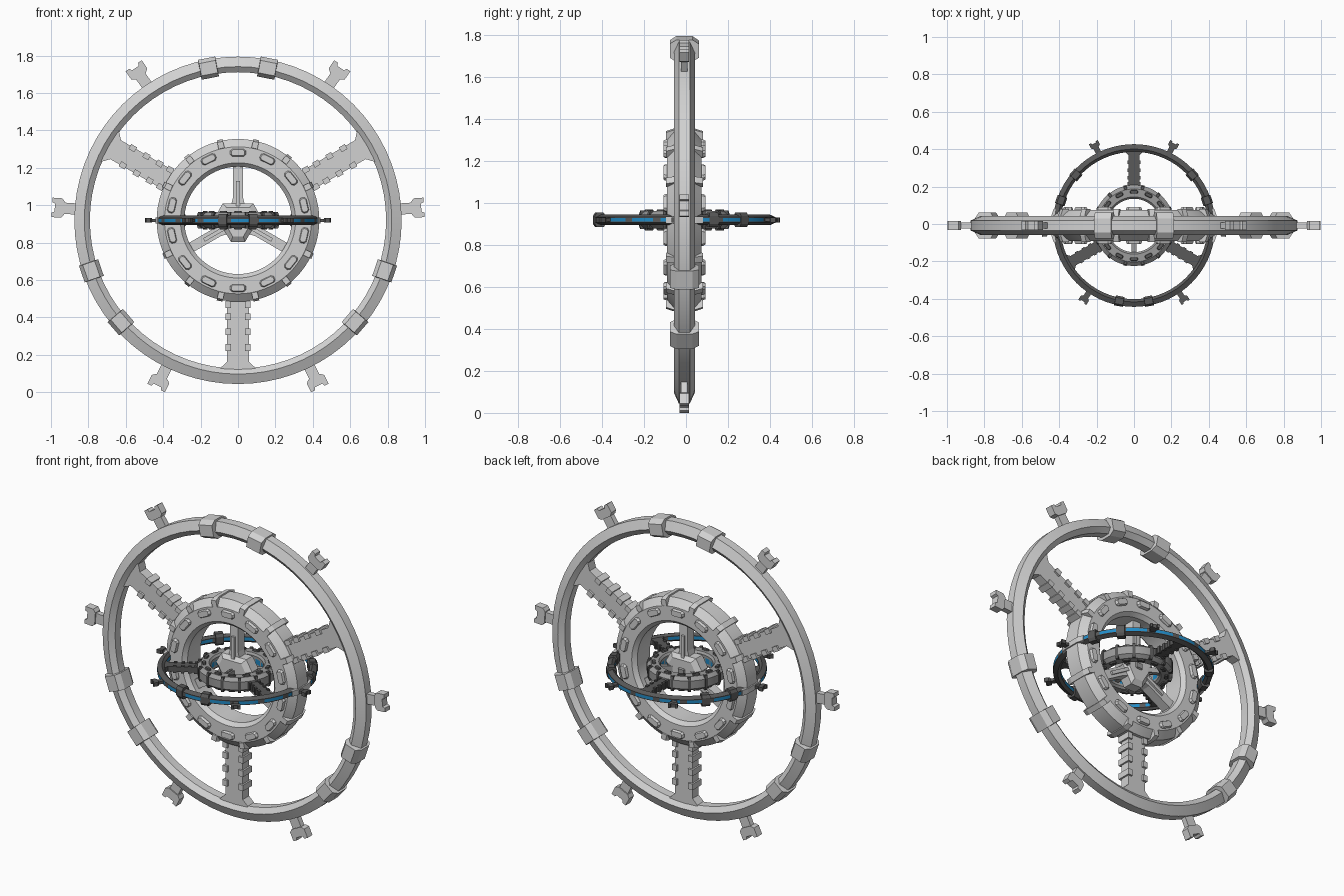
import bpy, bmesh
from math import pi, cos, sin, radians
from mathutils import Matrix

if "Cube" in bpy.data.objects:
    bpy.data.objects.remove(bpy.data.objects["Cube"])


def material(name, rgb):
    m = bpy.data.materials.new(name)
    m.use_nodes = True
    m.diffuse_color = (*rgb, 1)
    m.node_tree.nodes["Principled BSDF"].inputs["Base Color"].default_value = (*rgb, 1)
    return m


LIGHT = material("light grey", (0.64, 0.64, 0.64))
MID = material("mid grey", (0.33, 0.33, 0.33))
DARK = material("dark grey", (0.1, 0.1, 0.1))
BLUE = material("blue panel", (0.015, 0.26, 0.57))


def finish(name, bm, mats, frame):
    bmesh.ops.recalc_face_normals(bm, faces=bm.faces)
    mesh = bpy.data.meshes.new(name)
    bm.to_mesh(mesh)
    bm.free()
    for m in mats:
        mesh.materials.append(m)
    ob = bpy.data.objects.new(name, mesh)
    bpy.context.collection.objects.link(ob)
    ob.matrix_world = frame
    bpy.context.view_layer.objects.active = ob
    ob.select_set(True)
    bpy.ops.object.shade_smooth_by_angle(angle=radians(14))
    ob.select_set(False)


def ring(name, half, mats, frame, glow, segs=72):
    """Revolve a mirrored (radius, height) section; glow lists the panelled edges."""
    prof = half + [(r, -z) for r, z in reversed(half)]
    bm = bmesh.new()
    loops = [[bm.verts.new((r * cos(a), r * sin(a), z)) for r, z in prof]
             for a in (2 * pi * i / segs for i in range(segs))]
    n = len(prof)
    for i in range(segs):
        p, q = loops[i], loops[(i + 1) % segs]
        for k in range(n):
            f = bm.faces.new((p[k], p[(k + 1) % n], q[(k + 1) % n], q[k]))
            if k in glow and i % 4:
                f.material_index = 1
    finish(name, bm, mats, frame)


def solids(name, shapes, angles, mat, frame):
    """Stack scaled outlines (height, radial scale, side scale) round the axis."""
    bm = bmesh.new()
    for ang in angles:
        rot = Matrix.Rotation(radians(ang), 4, "Z")
        for outline, layers in shapes:
            n = len(outline)
            cx = sum(p[0] for p in outline) / n
            cy = sum(p[1] for p in outline) / n
            rows = []
            for z, sx, sy in layers:
                rows.append([bm.verts.new(rot @ Matrix.Translation(
                    (cx + (x - cx) * sx, cy + (y - cy) * sy, z)).translation)
                    for x, y in outline])
            for a, b in zip(rows, rows[1:]):
                for k in range(n):
                    bm.faces.new((a[k], a[(k + 1) % n], b[(k + 1) % n], b[k]))
            bm.faces.new(rows[0])
            bm.faces.new(rows[-1])
    finish(name, bm, [mat], frame)


def rect(r0, r1, t0, t1):
    return [(r0, t0), (r1, t0), (r1, t1), (r0, t1)]


def slab(h):
    return [(-h, 1, 1), (h, 1, 1)]


def bevelled(h, sx, sy, part):
    return [(-h, sx, sy), (-h * part, 1, 1), (h * part, 1, 1), (h, sx, sy)]


def mirrored(half):
    """Mirror an outline across the radial axis."""
    return half + [(x, -y) for x, y in reversed(half)]


def wheel(prefix, frame, main, hub, glow):
    spokes = [30, 150, 270]
    struts = [90, 210, 330]

    # Outer rim with panel bands on its inner and outer edges
    ring(prefix + "_outer_rim",
         [(0.875, 0.017), (0.875, 0.026), (0.822, 0.05), (0.792, 0.026), (0.792, 0.017)],
         [main, glow], frame, glow=(4, 9))

    # Rim clamps, in pairs between the spokes
    solids(prefix + "_rim_clamps",
           [(rect(0.775, 0.883, -0.047, 0.047), bevelled(0.069, 0.62, 0.96, 0.55))],
           [a + d for a in struts for d in (-11, 11)], main, frame)

    # Docking forks either side of each spoke
    fork = [(0.93, 0.034), (0.945, 0.052), (0.997, 0.052), (0.997, 0.028), (0.982, 0.022)]
    solids(prefix + "_docking_forks",
           [(rect(0.86, 0.95, -0.03, 0.03), slab(0.016)),
            (mirrored(fork), slab(0.023))],
           [a + d for a in spokes for d in (-26, 26)], main, frame)

    # Spokes with flared feet and edge blocks
    spoke = mirrored([(0.40, 0.058), (0.755, 0.058), (0.80, 0.105)])
    blocks = [(rect(r - 0.018, r + 0.018, s * 0.053 - 0.015, s * 0.053 + 0.015), slab(0.042))
              for r in (0.45, 0.515, 0.595, 0.68) for s in (-1, 1)]
    solids(prefix + "_spokes", [(spoke, slab(0.03))], spokes, main, frame)
    solids(prefix + "_spoke_blocks", blocks, spokes, main, frame)

    # Hub ring with a panel band inside
    ring(prefix + "_hub_ring",
         [(0.435, 0.048), (0.393, 0.083), (0.308, 0.083), (0.287, 0.06), (0.287, 0.03)],
         [hub, glow], frame, glow=(4,))

    # Pods on both faces and straps round the edge of the hub ring
    step = 360 / 14
    pod = mirrored([(0.342, 0.03), (0.352, 0.042), (0.372, 0.042), (0.382, 0.03)])
    solids(prefix + "_hub_pods",
           [(pod, [(s * 0.07, 1, 1), (s * 0.09, 1, 1), (s * 0.1, 0.8, 0.85)]) for s in (-1, 1)],
           [90 + step * i for i in range(14)], main, frame)
    strap = rect(0.383, 0.442, -0.016, 0.016)
    solids(prefix + "_hub_straps", [(strap, bevelled(0.088, 0.6, 1, 0.6))],
           [90 + step * (i + 0.5) for i in range(14)], main, frame)

    # Flat central core and struts with raised ribs
    core = [(0.122 * cos(radians(a + d)), 0.122 * sin(radians(a + d)))
            for a in struts for d in (-42, 42)]
    solids(prefix + "_core", [(core, bevelled(0.05, 0.75, 0.75, 0.6))], [0], hub, frame)
    strut = mirrored([(0.05, 0.045), (0.12, 0.027), (0.30, 0.027)])
    solids(prefix + "_core_struts",
           [(strut, slab(0.03)), (rect(0.05, 0.21, -0.01, 0.01), slab(0.042))],
           struts, hub, frame)


# Large upright wheel and half-size level wheel, sharing a centre
centre = Matrix.Translation((0, -0.008, 0.919))
wheel("large", centre @ Matrix.Rotation(pi / 2, 4, "X"), LIGHT, LIGHT, LIGHT)
wheel("small", centre @ Matrix.Rotation(pi, 4, "Z") @ Matrix.Scale(0.497, 4),
      DARK, MID, BLUE)
